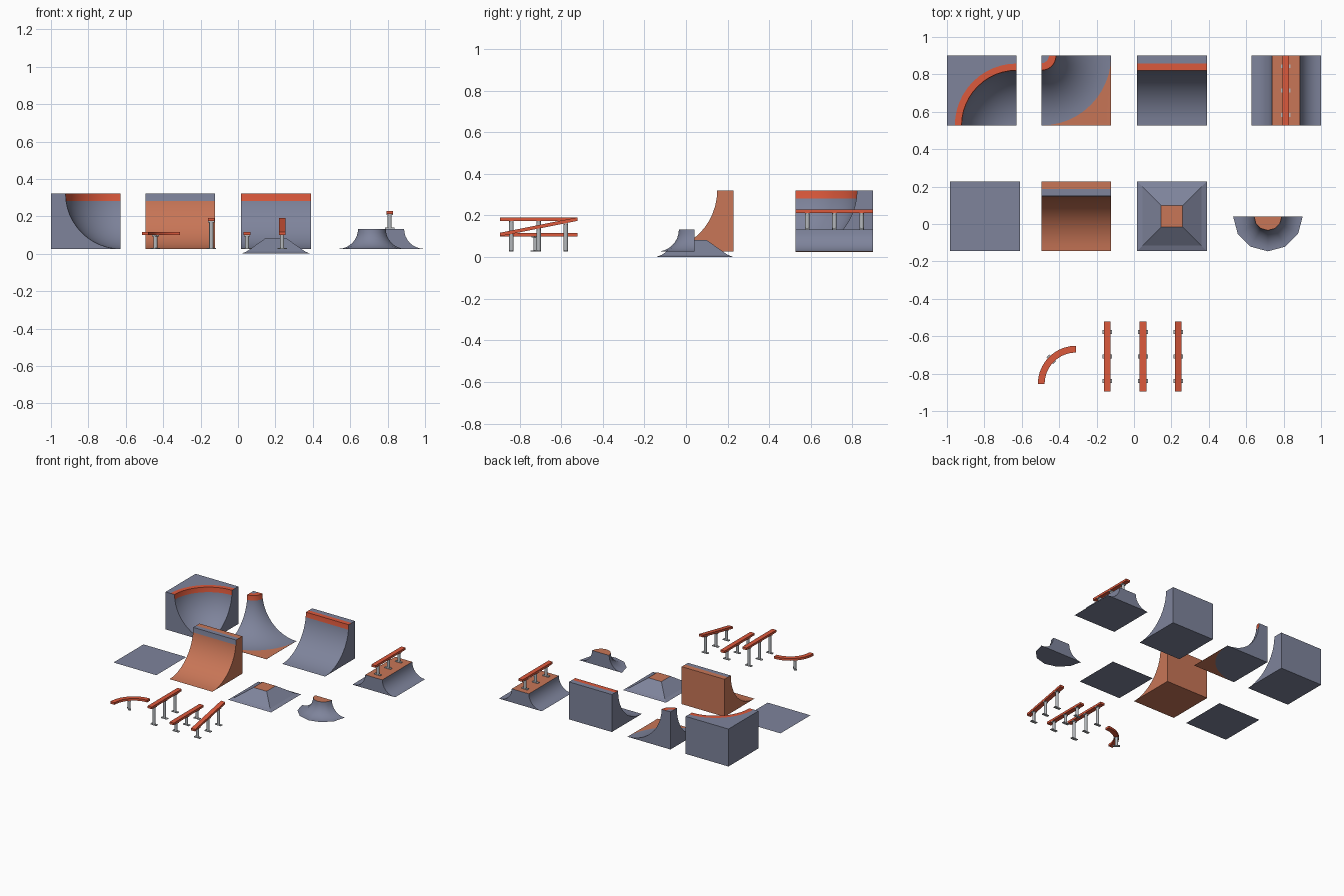
import bpy, bmesh
from math import sin, cos, radians, pi
from mathutils import Matrix, Vector

old = bpy.data.objects.get("Cube")
if old:
    bpy.data.objects.remove(old, do_unlink=True)


def material(name, rgb):
    m = bpy.data.materials.new(name)
    m.use_nodes = True
    m.diffuse_color = (*rgb, 1)
    bsdf = m.node_tree.nodes["Principled BSDF"]
    bsdf.inputs["Base Color"].default_value = (*rgb, 1)
    bsdf.inputs["Roughness"].default_value = 0.8
    return m


MATS = [material("slate_grey", (0.21, 0.23, 0.33)),
        material("clay_brown", (0.58, 0.18, 0.095)),
        material("red_orange", (0.72, 0.10, 0.045)),
        material("steel_grey", (0.46, 0.48, 0.50))]
GREY, BROWN, RED, STEEL = range(4)

W, BASE, TOP, R = 0.373, 0.026, 0.321, 0.295   # tile width, floor, deck height, ramp radius
STEPS = 12


def finish(bm, name, smooth=True):
    """Turn a bmesh into an object."""
    bmesh.ops.remove_doubles(bm, verts=bm.verts, dist=0.0002)
    bmesh.ops.recalc_face_normals(bm, faces=bm.faces)
    me = bpy.data.meshes.new(name)
    bm.to_mesh(me)
    bm.free()
    for m in MATS:
        me.materials.append(m)
    ob = bpy.data.objects.new(name, me)
    bpy.context.collection.objects.link(ob)
    if smooth:
        bpy.ops.object.select_all(action='DESELECT')
        ob.select_set(True)
        bpy.context.view_layer.objects.active = ob
        bpy.ops.object.shade_smooth_by_angle(angle=radians(35))
    return ob


def loft(name, rings, mats, cap):
    """Skin closed rings of points; mats colours each side, cap the ends."""
    bm = bmesh.new()
    vs = [[bm.verts.new(p) for p in ring] for ring in rings]
    n = len(rings[0])
    for a, b in zip(vs, vs[1:]):
        for i in range(n):
            j = (i + 1) % n
            bm.faces.new((a[i], a[j], b[j], b[i])).material_index = mats[i]
    for ring in (vs[0], vs[-1]):
        bm.faces.new(ring).material_index = cap
    return finish(bm, name)


def arc(r, top, out=0.0, steps=STEPS):
    """Concave ramp curve from floor to lip as (run, height)."""
    return [(out + r * sin(t), top - r * cos(t))
            for t in (pi / 2 * i / steps for i in range(steps + 1))]


def revolve(name, centre, start, sweep, steps, profile, mats, cap=GREY):
    """Turn a profile about a vertical axis; radius None follows the square tile."""
    rings = []
    for i in range(steps + 1):
        a = radians(start + sweep * i / steps)
        edge = W / max(abs(cos(a)), abs(sin(a)))
        rings.append([(centre[0] + cos(a) * (edge if r is None else r),
                       centre[1] + sin(a) * (edge if r is None else r), z)
                      for r, z in profile])
    return loft(name, rings, mats, cap)


# Inside corner bowl
bowl = arc(R, TOP)
revolve("corner_bowl", (-0.627, 0.527), 90, 90, STEPS,
        bowl + [(R + 0.036, TOP), (None, TOP), (None, BASE)],
        [GREY] * (STEPS - 1) + [RED, RED, GREY, GREY, GREY])

# Outside corner ramp with flat floor corner
hip = [(W - r, z) for r, z in reversed(arc(R, TOP))]
revolve("outer_corner_ramp", (-0.495, 0.9), 270, 90, STEPS,
        [(0, TOP), (0.04, TOP)] + hip
        + [(None, BASE), (None, BASE - 0.001), (W, BASE - 0.001), (0, BASE - 0.001)],
        [GREY, RED, RED] + [GREY] * (STEPS - 1) + [BROWN] * 3 + [GREY] * 2)


# Straight quarter pipes
def quarter_pipe(name, x, y, body, coping):
    section = arc(R, TOP) + [(R + 0.036, TOP), (W, TOP), (W, BASE)]
    rings = [[(px, y + d, z) for d, z in section] for px in (x, x + W)]
    loft(name, rings, [body] * (STEPS - 1) + [coping] * 2 + [body] * 3, body)


quarter_pipe("grey_quarter_pipe", 0.016, 0.527, GREY, RED)
quarter_pipe("brown_quarter_pipe", -0.495, -0.145, BROWN, GREY)

# Double sided spine ramp
LOW, r = 0.133, 0.107
side = arc(r, LOW, 0.005, 8)
section = [(0, BASE)] + side + [(W - d, z) for d, z in reversed(side)] + [(W, BASE)]
mats = [GREY] * len(section)
mats[len(side)] = BROWN
loft("spine_ramp", [[(0.627 + d, y, z) for d, z in section] for y in (0.527, 0.9)], mats, GREY)

# Half round ramp
mound = [(0.186 - d, z) for d, z in reversed(arc(r, LOW, 0.005, 8))]
revolve("half_round_ramp", (0.716, 0.04), 180, 180, 6,
        [(0, LOW)] + mound + [(0.186, BASE), (0, BASE)],
        [BROWN] + [GREY] * (len(mound) + 2))

# Floor panel
bm = bmesh.new()
bmesh.ops.create_grid(bm, x_segments=1, y_segments=1, size=W / 2,
                      matrix=Matrix.Translation((-0.797, 0.042, BASE)))
finish(bm, "floor_panel", False)

# Pyramid with flared skirt
bm = bmesh.new()
tiers = []
for half, z in ((W / 2, 0), (0.158, 0.011), (0.057, 0.082)):
    tiers.append([bm.verts.new((0.2025 + sx * half, 0.042 + sy * half, z))
                  for sx, sy in ((-1, -1), (1, -1), (1, 1), (-1, 1))])
for a, b in zip(tiers, tiers[1:]):
    for i in range(4):
        j = (i + 1) % 4
        bm.faces.new((a[i], a[j], b[j], b[i]))
bm.faces.new(tiers[0])
bm.faces.new(tiers[-1]).material_index = BROWN
finish(bm, "pyramid_ramp", False)


# Grind rails and their posts
def rail(name, path, across):
    """Flat bar along path; across gives the sideways direction at each point."""
    rings = []
    for p, s in zip(path, across):
        p, s, up = Vector(p), Vector(s) * 0.018, Vector((0, 0, 0.017))
        rings.append([p - s, p + s, p + s + up, p - s + up])
    loft(name, rings, [RED] * 4, RED)


def posts(name, feet, turn=0):
    """Round posts with foot and head plates; feet are (x, y, bottom, top)."""
    bm = bmesh.new()
    for x, y, z0, z1 in feet:
        place = Matrix.Translation((x, y, 0)) @ Matrix.Rotation(turn, 4, 'Z')
        bmesh.ops.create_cone(bm, cap_ends=True, segments=12, radius1=0.011, radius2=0.011,
                              depth=z1 - z0,
                              matrix=place @ Matrix.Translation((0, 0, (z0 + z1) / 2)))
        for z, wide in ((z0 + 0.003, 0.052), (z1 - 0.003, 0.034)):
            bmesh.ops.create_cube(bm, size=1, matrix=place @ Matrix.Translation((0, 0, z))
                                  @ Matrix.Diagonal((wide, 0.02, 0.006, 1)))
    for f in bm.faces:
        f.material_index = STEEL
    finish(bm, name)


def straight_rail(name, x, y, foot, front_z, back_z):
    rail(name, [(x, y, front_z), (x, y + W, back_z)], [(1, 0, 0)] * 2)
    posts(name + "_posts", [(x, y + W * t, foot, front_z + (back_z - front_z) * t)
                            for t in (0.15, 0.5, 0.85)])


straight_rail("spine_rail", 0.811, 0.527, LOW, 0.212, 0.212)
straight_rail("high_rail", -0.143, -0.895, BASE, 0.174, 0.174)
straight_rail("low_rail", 0.048, -0.895, BASE, 0.099, 0.099)
straight_rail("sloped_rail", 0.236, -0.895, BASE, 0.1, 0.174)

angles = [radians(90 + 90 * i / 10) for i in range(11)]
rail("curved_rail", [(-0.31 + 0.186 * cos(a), -0.855 + 0.186 * sin(a), 0.099) for a in angles],
     [(cos(a), sin(a), 0) for a in angles])
posts("curved_rail_post", [(-0.442, -0.723, BASE, 0.099)], radians(135))
